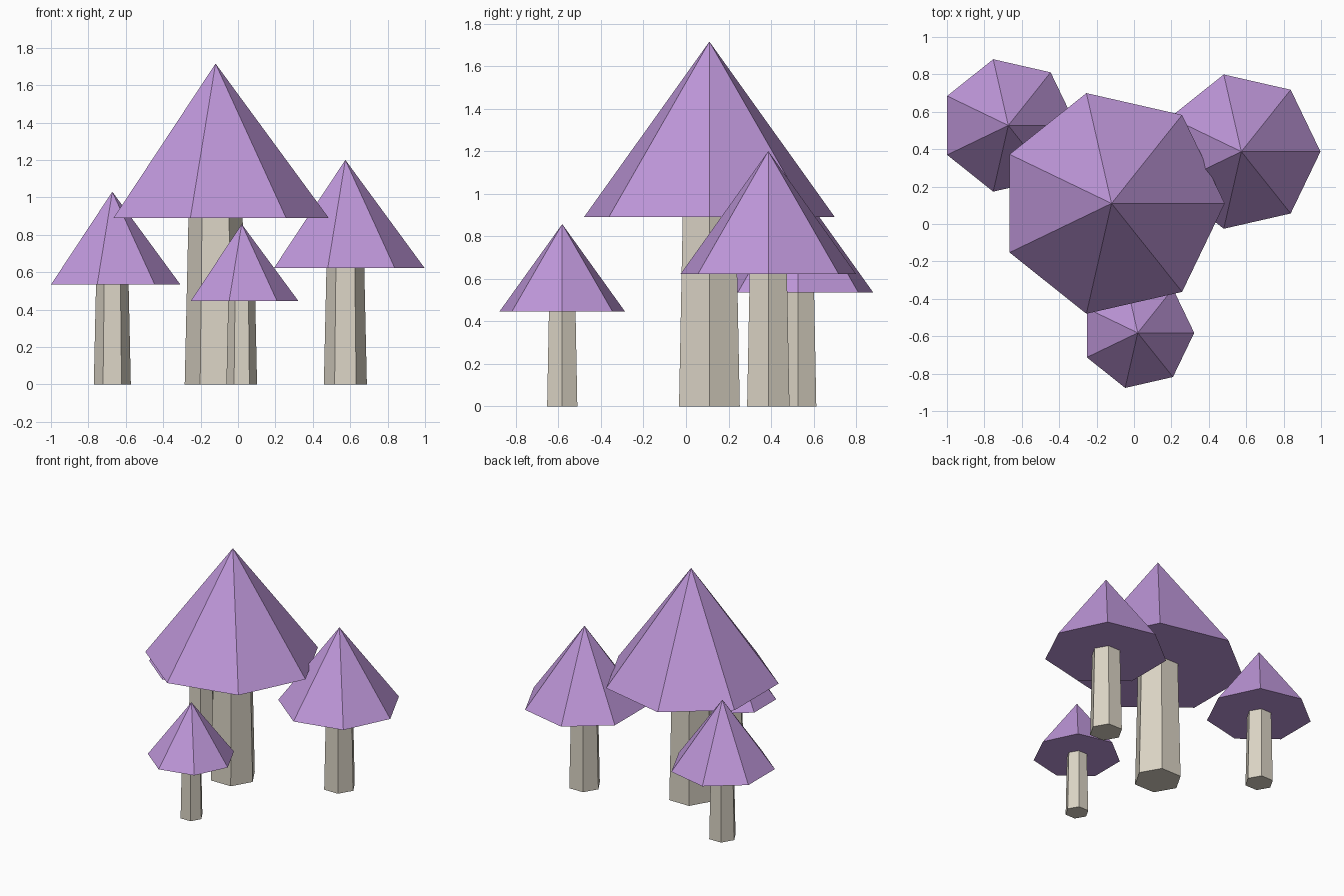
import bpy
import bmesh
from mathutils import Matrix
from math import pi

cube = bpy.data.objects.get("Cube")
if cube:
    bpy.data.objects.remove(cube, do_unlink=True)


def make_material(name, color):
    mat = bpy.data.materials.new(name)
    mat.use_nodes = True
    mat.diffuse_color = color
    mat.node_tree.nodes["Principled BSDF"].inputs["Base Color"].default_value = color
    return mat


purple = make_material("purple_cap", (0.52, 0.31, 0.70, 1))
beige = make_material("beige_stem", (0.71, 0.66, 0.56, 1))


def cone(name, sides, r_bottom, r_top, bottom, top, x, y, mat):
    """Flat-shaded closed cone or tapered prism with one corner facing +x."""
    bm = bmesh.new()
    bmesh.ops.create_cone(bm, cap_ends=True, segments=sides, radius1=r_bottom,
                          radius2=r_top, depth=top - bottom)
    bmesh.ops.remove_doubles(bm, verts=bm.verts, dist=0.0001)
    # Turn the first corner onto the +x axis
    corner = min(bm.verts, key=lambda v: v.co.z - v.co.x * 0.01)
    corner = max((v for v in bm.verts if v.co.z < 0), key=lambda v: v.co.x)
    turn = Matrix.Rotation(-corner.co.xy.to_3d().angle((1, 0, 0)) *
                           (1 if corner.co.y > 0 else -1), 3, 'Z')
    bmesh.ops.rotate(bm, verts=bm.verts, cent=(0, 0, 0), matrix=turn)
    bmesh.ops.recalc_face_normals(bm, faces=bm.faces)
    mesh = bpy.data.meshes.new(name)
    bm.to_mesh(mesh)
    bm.free()
    mesh.materials.append(mat)
    obj = bpy.data.objects.new(name, mesh)
    obj.location = (x, y, (bottom + top) / 2)
    bpy.context.collection.objects.link(obj)


# Each mushroom: name, x, y, cap radius, cap base, tip height, stem radius
mushrooms = [
    ("large", -0.12, 0.11, 0.605, 0.89, 1.715, 0.165),
    ("left", 0.574, 0.387, 0.423, 0.623, 1.20, 0.115),
    ("right", -0.672, 0.527, 0.363, 0.535, 1.03, 0.099),
    ("front", 0.02, -0.582, 0.302, 0.447, 0.857, 0.082),
]
for name, x, y, cap_r, base, tip, stem_r in mushrooms:
    cone(name + "_cap", 7, cap_r, 0, base, tip, x, y, purple)
    cone(name + "_stem", 6, stem_r, stem_r * 0.875, 0, base + 0.02, x, y, beige)
